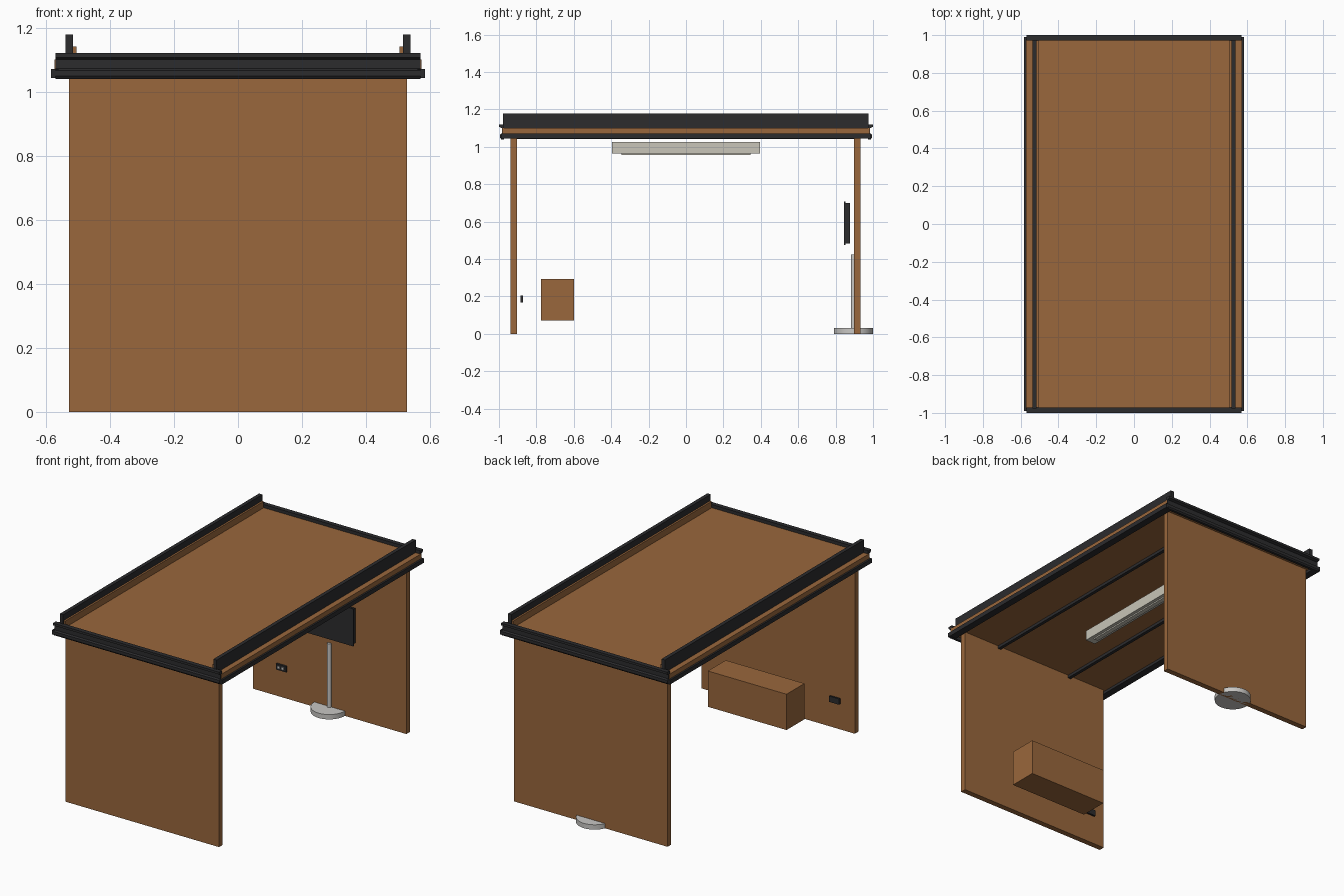
import bpy, bmesh, math

if "Cube" in bpy.data.objects:
    bpy.data.objects.remove(bpy.data.objects["Cube"])


def mat(name, rgb):
    m = bpy.data.materials.new(name)
    m.diffuse_color = (*rgb, 1)
    m.use_nodes = True
    m.node_tree.nodes["Principled BSDF"].inputs["Base Color"].default_value = m.diffuse_color
    return m


WOOD = mat("warm_wood", (0.32, 0.135, 0.045))
DARK = mat("charcoal_trim", (0.025, 0.025, 0.027))
CREAM = mat("lamp_cream", (0.58, 0.56, 0.48))
METAL = mat("light_metal", (0.58, 0.57, 0.55))


def finish(name, bm, m):
    bmesh.ops.recalc_face_normals(bm, faces=bm.faces)
    me = bpy.data.meshes.new(name)
    bm.to_mesh(me)
    bm.free()
    me.materials.append(m)
    ob = bpy.data.objects.new(name, me)
    bpy.context.collection.objects.link(ob)
    return ob


def box(name, x, y, z, m):
    """Box from (min, max) ranges on each axis."""
    bm = bmesh.new()
    bmesh.ops.create_cube(bm, size=1)
    for v in bm.verts:
        for i, (a, b) in enumerate((x, y, z)):
            v.co[i] = a if v.co[i] < 0 else b
    return finish(name, bm, m)


def extrude(name, profile, place, a, b, m):
    """Sweep a closed 2D profile; place(u, v, t) gives the 3D point."""
    bm = bmesh.new()
    face = bm.faces.new([bm.verts.new(place(u, v, a)) for u, v in profile])
    r = bmesh.ops.extrude_face_region(bm, geom=[face])
    end = [g for g in r["geom"] if isinstance(g, bmesh.types.BMVert)]
    p0, p1 = place(0, 0, a), place(0, 0, b)
    bmesh.ops.translate(bm, verts=end, vec=[q - p for p, q in zip(p0, p1)])
    return finish(name, bm, m)


def cylinder(name, r, c, z0, z1, m, n=48):
    bm = bmesh.new()
    bmesh.ops.create_cone(bm, cap_ends=True, segments=n, radius1=r, radius2=r, depth=z1 - z0)
    bmesh.ops.translate(bm, verts=bm.verts, vec=(c[0], c[1], (z0 + z1) / 2))
    ob = finish(name, bm, m)
    bpy.ops.object.select_all(action='DESELECT')
    bpy.context.view_layer.objects.active = ob
    ob.select_set(True)
    bpy.ops.object.shade_smooth_by_angle(angle=math.radians(35))
    return ob


# Table top and the two leg panels
box("table_top", (-.572, .572), (-.98, .98), (1.06, 1.10), WOOD)
box("front_leg_panel", (-.527, .527), (-.938, -.903), (0, 1.06), WOOD)
box("back_leg_panel", (-.527, .527), (.898, .933), (0, 1.06), WOOD)

# Grooved end rails (outward depth, height)
END = [(.972, 1.04), (.988, 1.04), (.994, 1.048), (.994, 1.066), (.984, 1.072),
       (.984, 1.1), (1.0, 1.106), (1.0, 1.12), (.972, 1.12)]
# Side rails below the edge of the top
SIDE = [(.538, 1.043), (.583, 1.043), (.583, 1.07), (.56, 1.07), (.56, 1.062), (.538, 1.062)]
for s, end, side in ((-1, "front", "left"), (1, "back", "right")):
    extrude(end + "_end_rail", END, lambda u, v, t: (t, s * u, v), -.57, .57, DARK)
    extrude(side + "_side_rail", SIDE, lambda u, v, t: (s * u, t, v), -.99, .99, DARK)
    # Upright fin with a lower wooden strip inside it
    box(side + "_fin", sorted((s * .515, s * .538)), (-.978, .975), (1.10, 1.178), DARK)
    box(side + "_inner_strip", sorted((s * .504, s * .515)), (-.972, .972), (1.10, 1.14), WOOD)
    # Bar beneath the top
    box(side + "_under_bar", sorted((s * .256, s * .276)), (-.903, .898), (1.042, 1.06), DARK)

# Hanging lamp under the top
box("lamp_housing", (-.034, .034), (-.395, .395), (.963, 1.025), CREAM)
box("lamp_tube", (-.014, .014), (-.345, .345), (.955, .963), CREAM)

# Storage box near the front panel
box("storage_box", (-.27, .27), (-.775, -.6), (.07, .292), WOOD)

# Power sockets on both panels
for name, x, y in (("front_socket", -.405, -.878), ("back_socket", -.326, .892)):
    box(name, (x - .035, x + .035), (y - .006, y + .006), (.168, .204), DARK)
    for k, d in (("left", -.014), ("right", .014)):
        box(f"{name}_{k}_outlet", (x + d - .007, x + d + .007), (y - .008, y - .006),
            (.179, .193), METAL)

# Screen on a pole with a round base
box("screen_bezel", (-.2, .2), (.845, .853), (.476, .708), DARK)
box("screen_body", (-.192, .192), (.853, .876), (.484, .7), DARK)
cylinder("stand_base", .105, (0, .895), 0, .03, METAL)
cylinder("stand_pole", .0125, (0, .895), .03, .425, METAL, 24)
